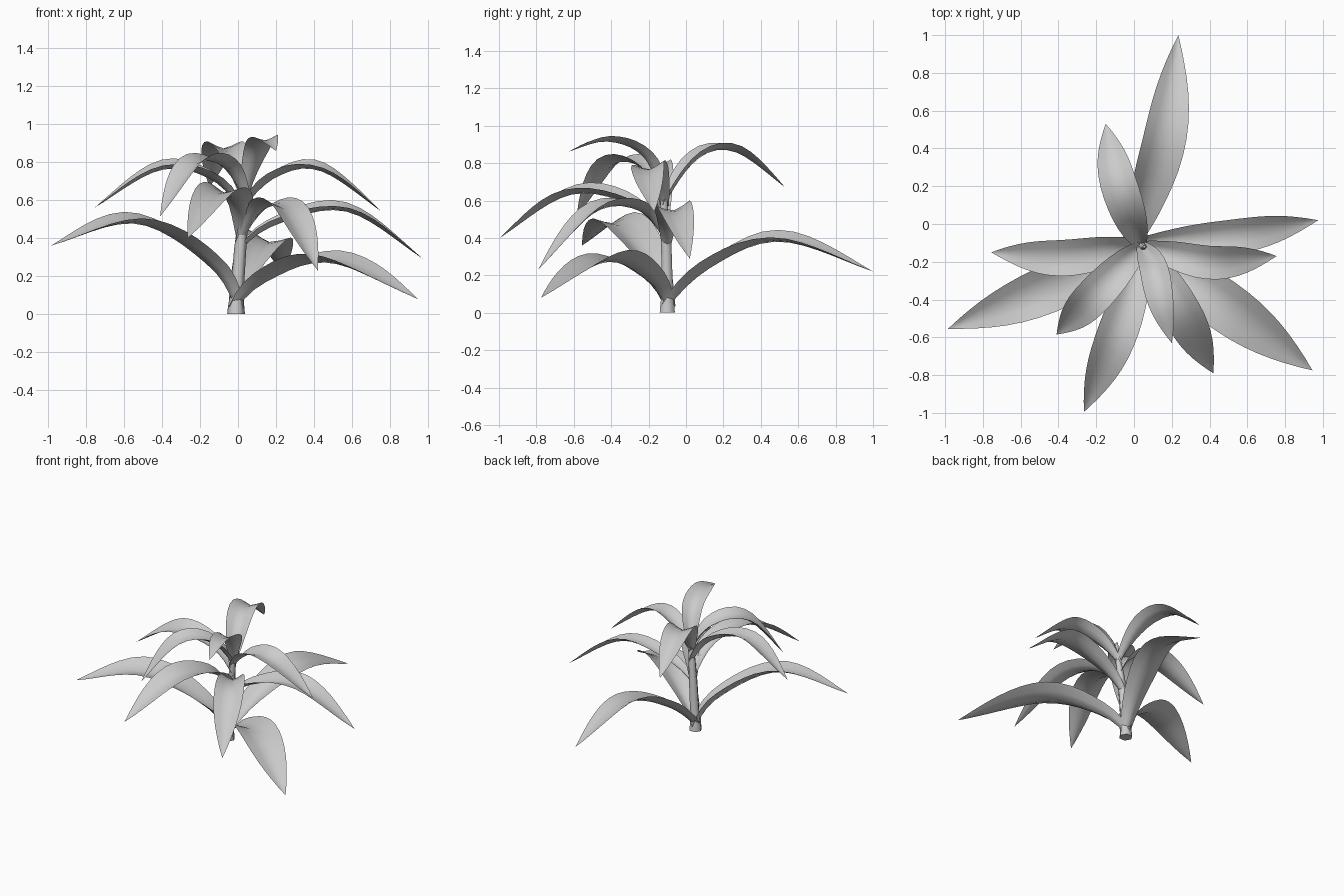
import bpy, bmesh, math
from mathutils import Matrix, Vector

if "Cube" in bpy.data.objects:
    bpy.data.objects.remove(bpy.data.objects["Cube"])

# Stem: height, centre x, centre y, radius
STEM = [(0, -0.01, -0.10, 0.047), (0.04, -0.01, -0.10, 0.043), (0.11, -0.005, -0.10, 0.035),
        (0.35, 0.012, -0.105, 0.032), (0.52, 0.03, -0.115, 0.026),
        (0.64, 0.05, -0.12, 0.018), (0.74, 0.055, -0.12, 0.008)]

# Leaves: base height, width, roll in degrees, then rise, arch and tip points
LOWER = [(0.02, 0.225, 10, (0.065, 0.13, 0.24), (0.165, 0.50, 0.38), (0.235, 1.00, 0.22)),
         (0.02, 0.26, 4, (0.15, -0.20, 0.17), (0.48, -0.43, 0.27), (0.945, -0.775, 0.08)),
         (0.02, 0.25, -8, (-0.15, -0.19, 0.25), (-0.53, -0.37, 0.475), (-0.985, -0.555, 0.36))]
MIDDLE = [(0.33, 0.18, 10, (0.20, -0.09, 0.47), (0.57, -0.055, 0.54), (0.975, 0.02, 0.29)),
          (0.36, 0.20, 0, (0.12, -0.24, 0.54), (0.26, -0.48, 0.54), (0.42, -0.79, 0.23)),
          (0.38, 0.21, -8, (0.00, -0.29, 0.57), (-0.11, -0.62, 0.63), (-0.265, -0.995, 0.40))]
UPPER = [(0.56, 0.175, 9, (0.20, -0.16, 0.72), (0.43, -0.20, 0.755), (0.755, -0.17, 0.54)),
         (0.50, 0.19, -9, (-0.12, -0.14, 0.695), (-0.40, -0.175, 0.76), (-0.755, -0.15, 0.56)),
         (0.58, 0.19, 0, (-0.07, -0.23, 0.77), (-0.23, -0.40, 0.785), (-0.41, -0.585, 0.515)),
         (0.57, 0.19, 0, (-0.03, 0.06, 0.82), (-0.095, 0.26, 0.86), (-0.15, 0.53, 0.67)),
         (0.60, 0.15, 5, (0.105, -0.23, 0.835), (0.145, -0.42, 0.915), (0.20, -0.63, 0.86))]


def finish(bm, name):
    bmesh.ops.remove_doubles(bm, verts=bm.verts, dist=1e-5)
    mesh = bpy.data.meshes.new(name)
    bm.to_mesh(mesh)
    bm.free()
    obj = bpy.data.objects.new(name, mesh)
    bpy.context.collection.objects.link(obj)
    bpy.context.view_layer.objects.active = obj
    obj.select_set(True)
    bpy.ops.object.shade_smooth_by_angle(angle=math.radians(65))
    obj.select_set(False)
    return obj


def bridge(bm, rows, closed=False):
    n = len(rows[0])
    for a, b in zip(rows, rows[1:]):
        for i in range(n if closed else n - 1):
            j = (i + 1) % n
            bm.faces.new((a[i], a[j], b[j], b[i]))


def stem_centre(z):
    for a, b in zip(STEM, STEM[1:]):
        if z <= b[0]:
            f = (z - a[0]) / (b[0] - a[0])
            return Vector((a[1] + f * (b[1] - a[1]), a[2] + f * (b[2] - a[2]), z))
    return Vector((STEM[-1][1], STEM[-1][2], z))


def smooth_path(pts, count):
    # Catmull-Rom curve resampled at even spacing
    p = [pts[0] - Vector((0, 0, 0.12))] + pts + [2 * pts[-1] - pts[-2] - Vector((0, 0, 0.03))]
    fine = []
    for k in range(1, len(p) - 2):
        a, b, c, d = p[k - 1:k + 3]
        for s in range(30):
            t = s / 30
            fine.append(0.5 * (2 * b + (c - a) * t + (2 * a - 5 * b + 4 * c - d) * t * t
                               + (3 * b - a - 3 * c + d) * t ** 3))
    fine.append(pts[-1])
    dist = [0]
    for a, b in zip(fine, fine[1:]):
        dist.append(dist[-1] + (b - a).length)
    out, k = [], 0
    for i in range(count + 1):
        target = dist[-1] * i / count
        while k < len(fine) - 2 and dist[k + 1] < target:
            k += 1
        out.append(fine[k].lerp(fine[k + 1], (target - dist[k]) / (dist[k + 1] - dist[k])))
    return out


def leaf(name, base_z, width, roll, *points):
    path = smooth_path([stem_centre(base_z)] + [Vector(q) for q in points], 16)
    n = len(path) - 1
    reach = path[-1] - path[0]
    level = Vector((-reach.y, reach.x, 0)).normalized()
    base_half = 0.034 if base_z < 0.1 else 0.022
    bm = bmesh.new()
    rows = []
    for i, c in enumerate(path):
        t = i / n
        tangent = (path[min(i + 1, n)] - path[max(i - 1, 0)]).normalized()
        flat = Vector((-tangent.y, tangent.x, 0))
        if flat.length > 0.3:
            level = flat.normalized()
        # positive roll lifts the left edge, easing in along the leaf
        turn = Matrix.Rotation(math.radians(roll) * min(1, 2 * t), 3, tangent)
        side, up = turn @ level, turn @ tangent.cross(level)
        half = width / 2 * (math.sin(math.pi * t ** 1.1) ** 0.95 if 0 < t < 1 else 0)
        half += base_half * (1 - t) ** 3
        depth = half * (0.34 + 0.55 * (1 - t) ** 3)
        # channelled cross-section, edges higher than the midrib
        rows.append([bm.verts.new(c + side * half * u + up * depth * abs(u) ** 1.3)
                     for u in (-1, -0.5, 0, 0.5, 1)])
    bridge(bm, rows)
    return finish(bm, name)


# Tapered six-sided stem
bm = bmesh.new()
rings = [[bm.verts.new((x + r * math.cos(k * math.pi / 3), y + r * math.sin(k * math.pi / 3), z))
          for k in range(6)] for z, x, y, r in STEM]
bridge(bm, rings, closed=True)
bm.faces.new(rings[0][::-1])
bm.faces.new(rings[-1])
finish(bm, "stem")

# Three tiers of arching leaves
for tier, leaves in (("lower", LOWER), ("middle", MIDDLE), ("upper", UPPER)):
    for i, data in enumerate(leaves):
        leaf(f"{tier}_leaf_{i + 1}", *data)
